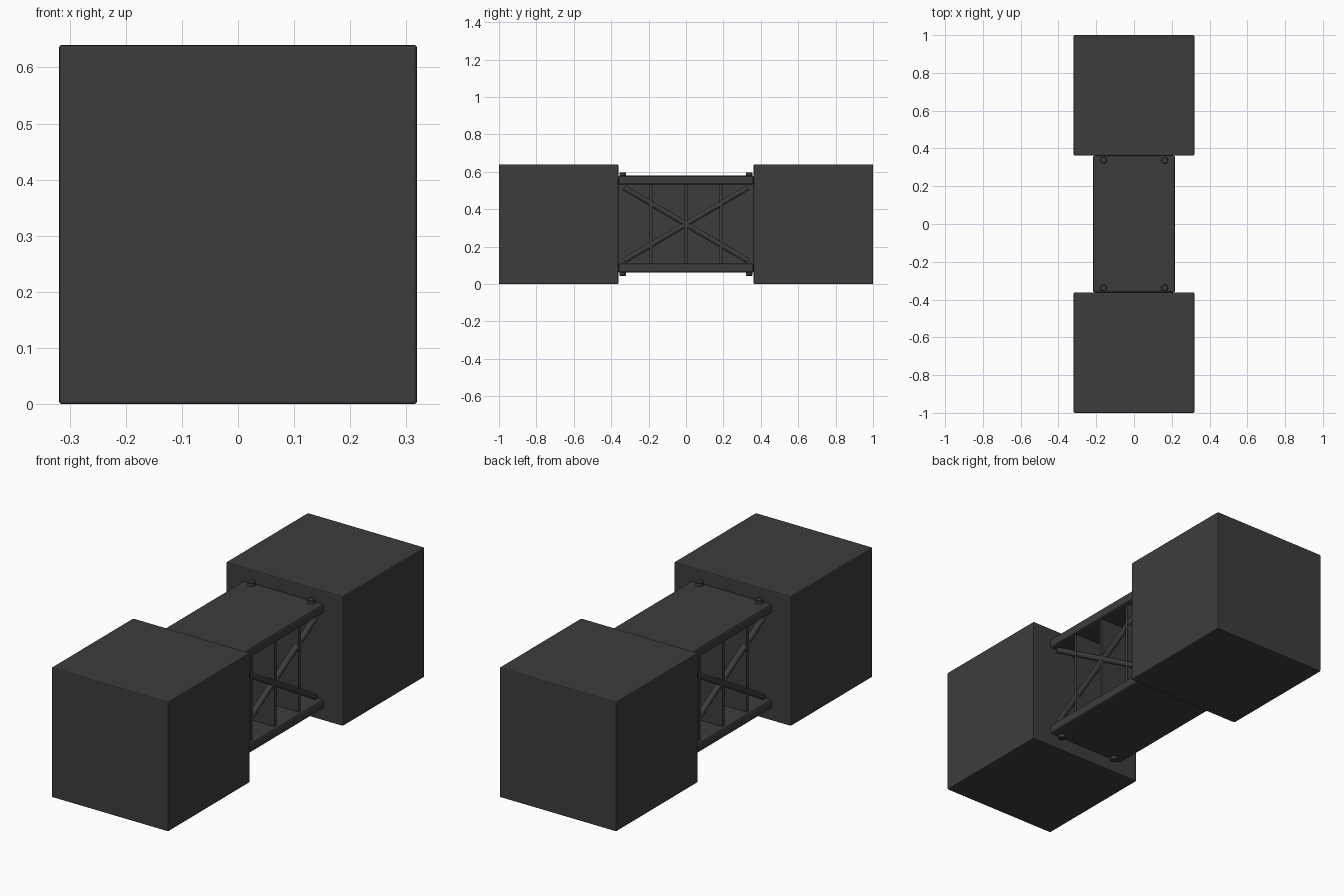
import bpy
import math
from mathutils import Vector

if "Cube" in bpy.data.objects:
    bpy.data.objects.remove(bpy.data.objects["Cube"])

mat = bpy.data.materials.new("dark_grey")
mat.diffuse_color = (0.046, 0.046, 0.046, 1)
mat.use_nodes = True
mat.node_tree.nodes["Principled BSDF"].inputs["Base Color"].default_value = mat.diffuse_color


def finish(ob, name, bevel=0.0, segments=1):
    ob.name = name
    ob.data.materials.append(mat)
    if bevel:
        m = ob.modifiers.new("bevel", 'BEVEL')
        m.width = bevel
        m.segments = segments
        m.limit_method = 'ANGLE'
    return ob


def box(name, center, size, bevel=0.0, segments=1):
    bpy.ops.mesh.primitive_cube_add(size=1, location=center)
    ob = bpy.context.object
    ob.scale = size
    bpy.ops.object.transform_apply(location=False, rotation=False, scale=True)
    return finish(ob, name, bevel, segments)


def rod(name, a, b, r, sides=16, bevel=0.0):
    a, b = Vector(a), Vector(b)
    d = b - a
    bpy.ops.mesh.primitive_cylinder_add(vertices=sides, radius=r, depth=d.length, location=(a + b) / 2)
    ob = bpy.context.object
    ob.rotation_euler = d.to_track_quat('Z', 'Y').to_euler()
    bpy.ops.object.shade_smooth_by_angle(angle=math.radians(35))
    return finish(ob, name, bevel)


# end blocks
for s, n in ((-1, "front"), (1, "back")):
    box(n + "_block", (0, s * 0.681, 0.32), (0.638, 0.638, 0.64), 0.005, 2)

# flanges with bolt heads at the corners
for s, n in ((-1, "lower"), (1, "upper")):
    box(n + "_flange", (0, 0, 0.32 + s * 0.235), (0.436, 0.724, 0.048), 0.01, 2)
    for x in (-0.162, 0.162):
        for y in (-0.338, 0.338):
            rod(n + "_bolt", (x, y, 0.32 + s * 0.25), (x, y, 0.32 + s * 0.276), 0.018, 16, 0.003)

# central web and cross ribs
box("web", (0, 0, 0.32), (0.06, 0.724, 0.44))
for y in (-0.188, 0, 0.188):
    box("rib", (0, y, 0.32), (0.41, 0.016, 0.44))

# crossed braces on both sides
for x in (-0.19, 0.19):
    for s in (-1, 1):
        rod("brace", (x, -0.33, 0.32 - s * 0.195), (x, 0.33, 0.32 + s * 0.195), 0.0145)
